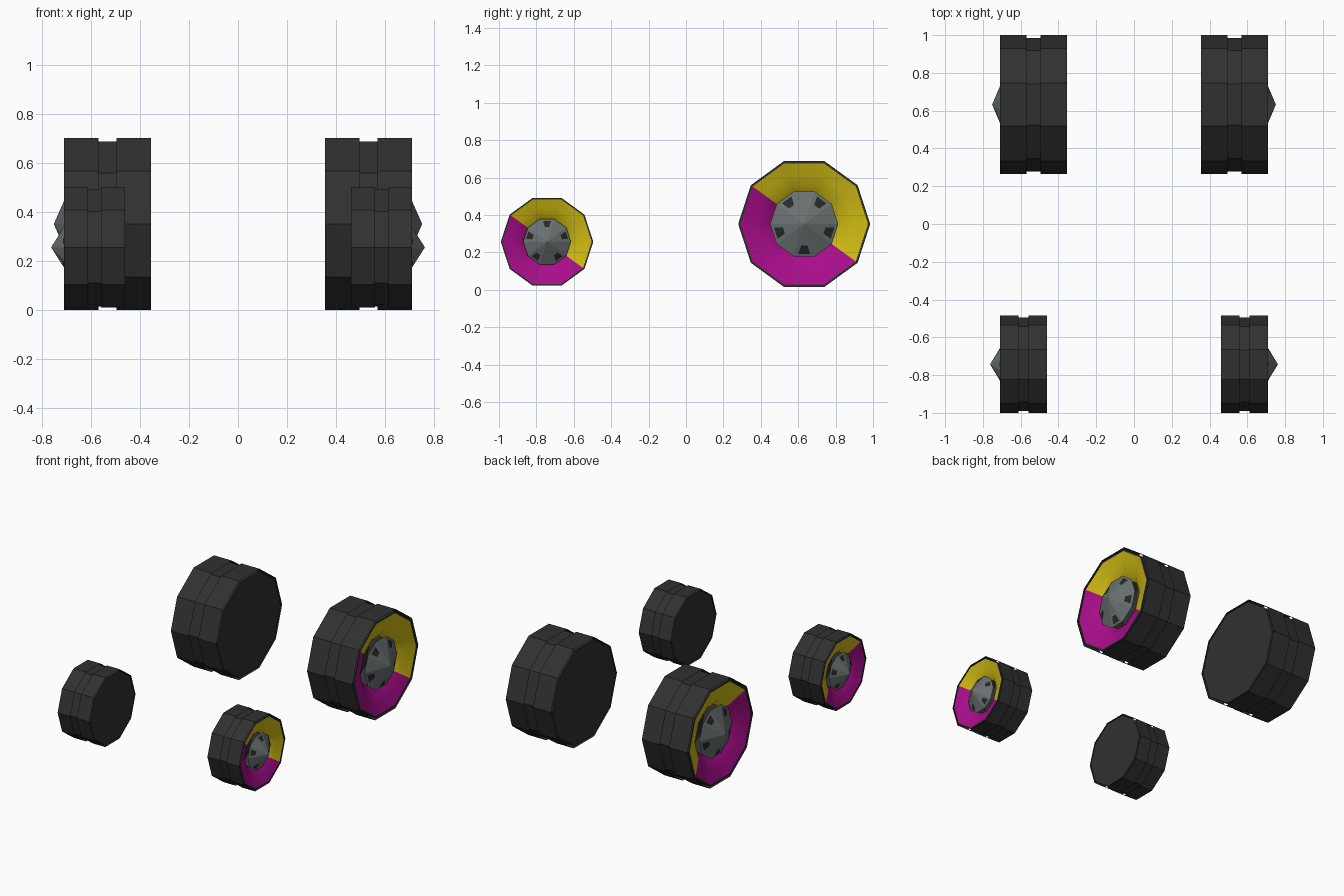
import bpy, bmesh, math

if "Cube" in bpy.data.objects:
    bpy.data.objects.remove(bpy.data.objects["Cube"])

SIDES = 10


def material(name, rgb):
    m = bpy.data.materials.new(name)
    m.diffuse_color = (*rgb, 1)
    m.use_nodes = True
    m.node_tree.nodes["Principled BSDF"].inputs["Base Color"].default_value = m.diffuse_color
    return m


RUBBER = material("black rubber", (0.030, 0.030, 0.030))
YELLOW = material("yellow rim", (0.64, 0.50, 0.006))
MAGENTA = material("magenta rim", (0.40, 0.004, 0.26))
STEEL = material("grey steel", (0.145, 0.165, 0.165))
HOLE = material("dark recess", (0.02, 0.022, 0.022))


def lathe(bm, profile):
    """Spin (x, radius) points round the x axis; returns rings of vertices."""
    rings = []
    for x, r in profile:
        ring = []
        for i in range(SIDES):
            a = 2 * math.pi * i / SIDES
            ring.append(bm.verts.new((x, r * math.cos(a), r * math.sin(a))))
        rings.append(ring)
    for a, b in zip(rings, rings[1:]):
        for i in range(SIDES):
            j = (i + 1) % SIDES
            bm.faces.new((a[i], a[j], b[j], b[i]))
    return rings


def finish(bm, name, mats, centre, side, smooth=False):
    # mirror to the left for side = -1, keeping normals outward
    for v in bm.verts:
        v.co = (side * v.co.x, v.co.y + centre[0], v.co.z + centre[1])
    if side < 0:
        bmesh.ops.reverse_faces(bm, faces=bm.faces[:])
    for f in bm.faces:
        f.smooth = smooth
    me = bpy.data.meshes.new(name)
    bm.to_mesh(me)
    bm.free()
    for m in mats:
        me.materials.append(m)
    ob = bpy.data.objects.new(name, me)
    bpy.context.collection.objects.link(ob)


def wheel(label, side, centre, s, apex, hole_turn):
    """s scales the cross-section; the outer face always sits at x = 0.71."""
    def X(d):
        return 0.71 - d * s

    # tyre drum with closed inner side and a narrow outer lip
    bm = bmesh.new()
    rings = lathe(bm, [(X(0.355), 0.353 * s), (X(0), 0.353 * s), (X(0), 0.341 * s)])
    bm.faces.new(list(reversed(rings[0])))
    bmesh.ops.recalc_face_normals(bm, faces=bm.faces[:])
    # two raised tread bands, open at their edges
    for a, b in ((0.355, 0.215), (0.142, 0.0)):
        lathe(bm, [(X(a), 0.368 * s), (X(b), 0.368 * s)])
    for f in bm.faces:
        f.normal_update()
        c = f.calc_center_median()
        if abs(f.normal.x) < 0.5 and f.normal.y * c.y + f.normal.z * c.z < 0:
            f.normal_flip()
    finish(bm, label + "_tyre", [RUBBER], centre, side)

    # dished rim, half yellow and half magenta
    bm = bmesh.new()
    lathe(bm, [(X(0), 0.341 * s), (X(0.025), 0.27 * s), (X(0.05), 0.21 * s),
               (X(0.085), 0.17 * s)])
    for f in bm.faces:
        f.normal_update()
        if f.normal.x < 0:
            f.normal_flip()
        c = f.calc_center_median()
        deg = math.degrees(math.atan2(c.z, c.y))
        f.material_index = 0 if -36 < deg < 144 else 1
    finish(bm, label + "_rim", [YELLOW, MAGENTA], centre, side, True)

    # pointed hub cap
    base_x, base_r = apex - 0.077, 0.182 * s
    bm = bmesh.new()
    ring = lathe(bm, [(base_x, base_r)])[0]
    tip = bm.verts.new((apex, 0, 0))
    for i in range(SIDES):
        bm.faces.new((ring[i], ring[(i + 1) % SIDES], tip))
    bm.faces.new(list(reversed(ring)))
    # five dark recesses, one on every second facet
    for k in range(5):
        a = math.radians(hole_turn + 72 * k)
        quad = []
        for t, w in ((0.66, -0.017), (0.66, 0.017), (0.92, 0.031), (0.92, -0.031)):
            r = t * base_r * math.cos(math.pi / SIDES)
            x = apex - 0.077 * t + 0.002
            w *= s
            quad.append(bm.verts.new((x, r * math.cos(a) - w * math.sin(a),
                                      r * math.sin(a) + w * math.cos(a))))
        f = bm.faces.new(quad)
        f.normal_update()
        if f.normal.x < 0:
            f.normal_flip()
        f.material_index = 1
    finish(bm, label + "_hub", [STEEL, HOLE], centre, side)


for side, word in ((1, "right"), (-1, "left")):
    wheel("rear_wheel_" + word, side, (0.632, 0.352), 1.0, 0.751, 54)
    wheel("front_wheel_" + word, side, (-0.743, 0.257), 0.7, 0.762, 90)
